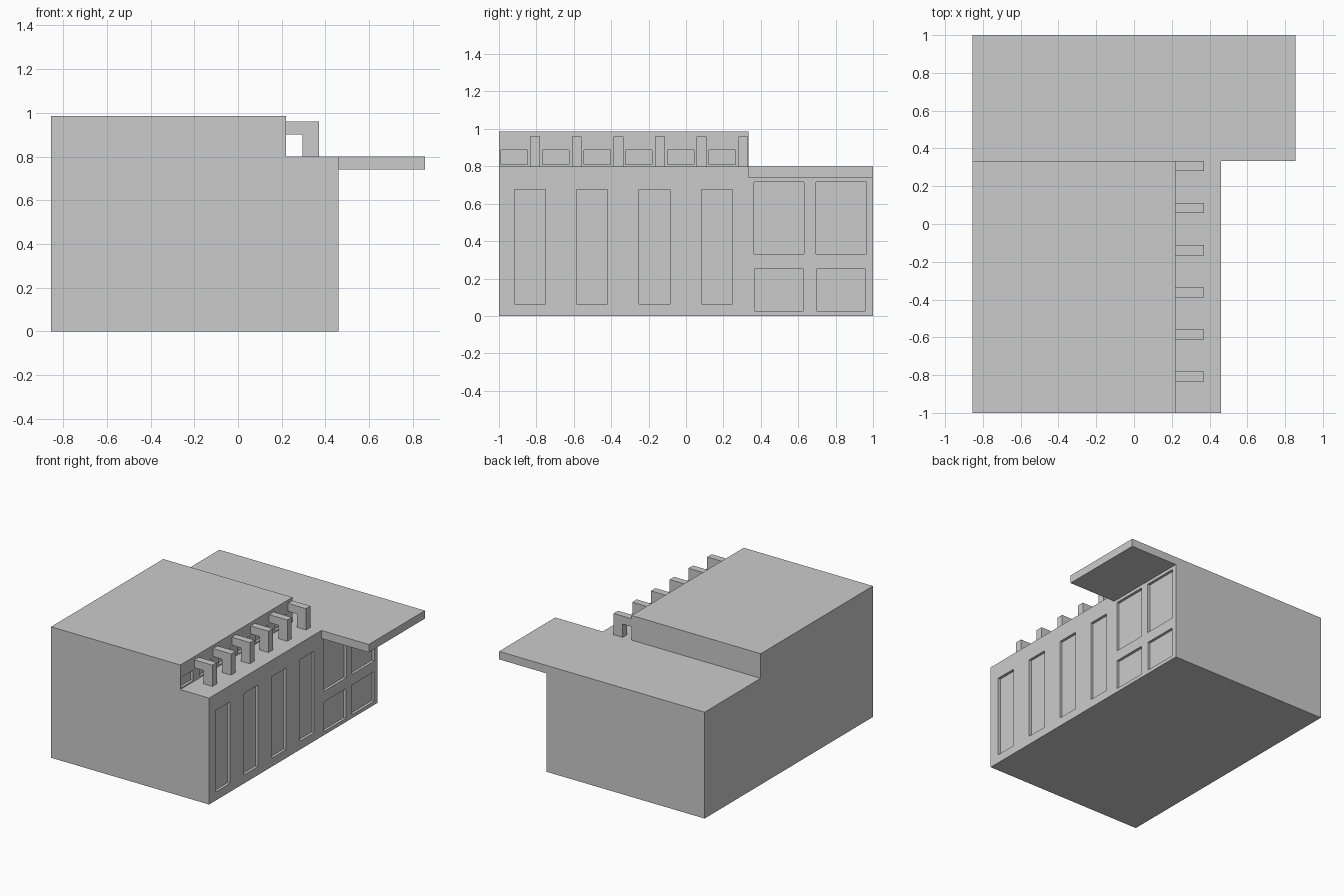
import bpy, bmesh

if "Cube" in bpy.data.objects:
    bpy.data.objects.remove(bpy.data.objects["Cube"])


def new_object(name, bm):
    bmesh.ops.recalc_face_normals(bm, faces=bm.faces)
    mesh = bpy.data.meshes.new(name)
    bm.to_mesh(mesh)
    bm.free()
    obj = bpy.data.objects.new(name, mesh)
    bpy.context.collection.objects.link(obj)
    return obj


def extrude_profile(name, points, y0, y1):
    """Closed x-z outline extruded along y."""
    bm = bmesh.new()
    face = bm.faces.new([bm.verts.new((x, y0, z)) for x, z in points])
    ext = bmesh.ops.extrude_face_region(bm, geom=[face])
    for v in ext["geom"]:
        if isinstance(v, bmesh.types.BMVert):
            v.co.y = y1
    return new_object(name, bm)


def add_box(bm, x0, x1, y0, y1, z0, z1):
    for v in bmesh.ops.create_cube(bm, size=1)["verts"]:
        v.co.x = x1 if v.co.x > 0 else x0
        v.co.y = y1 if v.co.y > 0 else y0
        v.co.z = z1 if v.co.z > 0 else z0


def boolean(target, tool, operation):
    mod = target.modifiers.new(operation.lower(), 'BOOLEAN')
    mod.operation = operation
    mod.solver = 'EXACT'
    mod.object = tool
    bpy.context.view_layer.objects.active = target
    bpy.ops.object.modifier_apply(modifier=mod.name)
    bpy.data.objects.remove(tool)


LEFT, WALL, UPPER = -0.855, 0.46, 0.22
DEPTH = 0.02
PITCH = 0.2225

# Stepped front block, and rear block with its overhanging roof
building = extrude_profile("building", [
    (LEFT, 0), (WALL, 0), (WALL, 0.8), (UPPER, 0.8),
    (UPPER, 0.985), (LEFT, 0.985)], -1, 0.333)
rear = extrude_profile("rear_block", [
    (LEFT, 0), (WALL, 0), (WALL, 0.74), (0.855, 0.74),
    (0.855, 0.8), (LEFT, 0.8)], 0.333, 1)
boolean(building, rear, 'UNION')

# Recessed windows
bm = bmesh.new()
for i in range(4):  # tall windows
    y = -0.918 + i * 0.3335
    add_box(bm, WALL - DEPTH, WALL + 0.1, y, y + 0.166, 0.064, 0.677)
for y in (0.363, 0.696):  # rear window pairs
    add_box(bm, WALL - DEPTH, WALL + 0.1, y, y + 0.268, 0.33, 0.717)
    add_box(bm, WALL - DEPTH, WALL + 0.1, y + 0.002, y + 0.265, 0.027, 0.25)
for i in range(6):  # clerestory windows
    y = -0.99 + i * PITCH
    add_box(bm, UPPER - DEPTH, UPPER + 0.1, y, y + 0.142, 0.81, 0.887)
cutter = new_object("window_cutter", bm)
cutter.hide_render = True
boolean(building, cutter, 'DIFFERENCE')

# Row of angled brackets along the terrace
brackets = extrude_profile("terrace_brackets", [
    (UPPER, 0.9), (0.295, 0.9), (0.295, 0.8), (0.37, 0.8),
    (0.37, 0.96), (UPPER, 0.96)], -0.833, -0.78)
array = brackets.modifiers.new("row", 'ARRAY')
array.count = 6
array.use_relative_offset = False
array.use_constant_offset = True
array.constant_offset_displace = (0, PITCH, 0)
